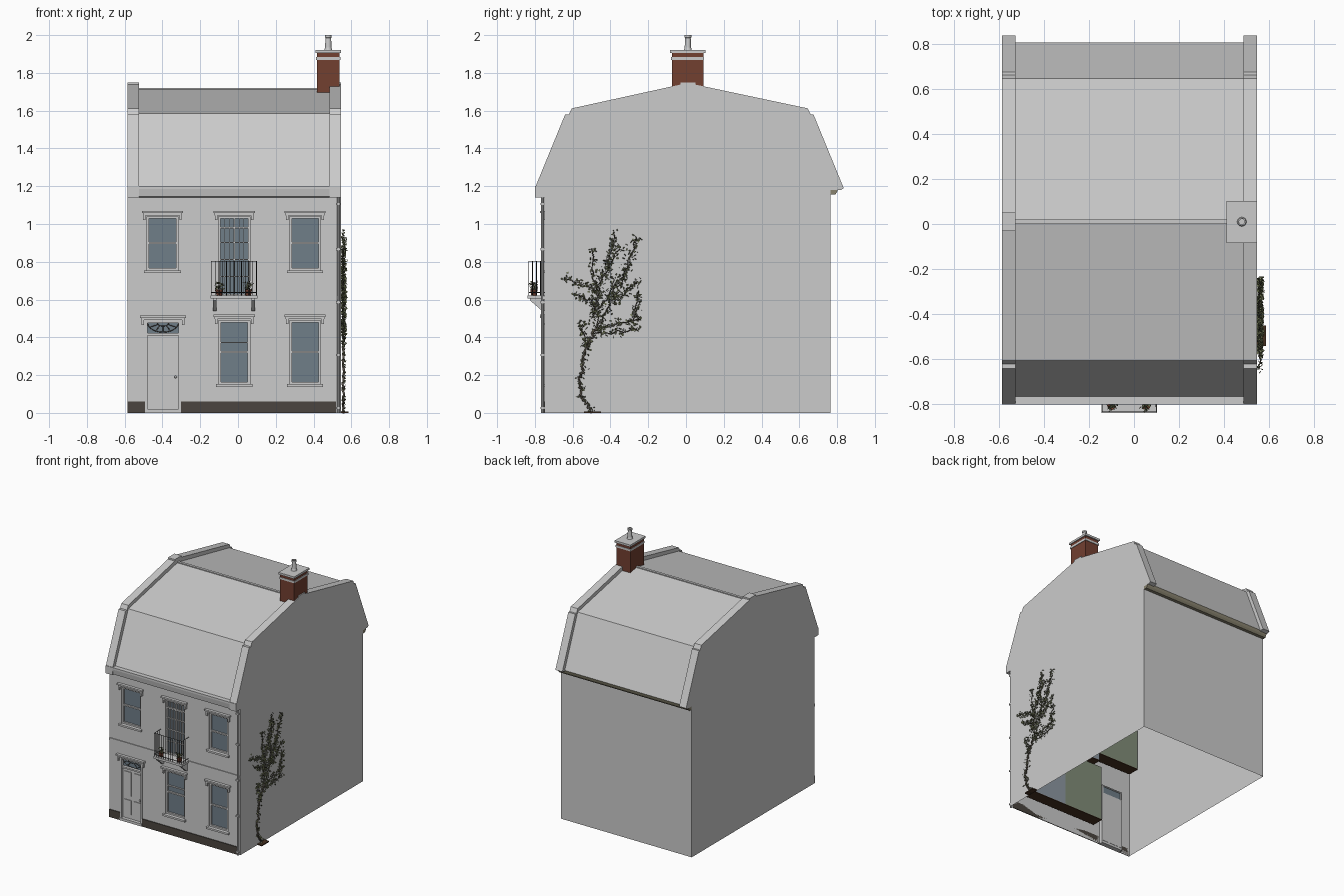
import bpy, math, random
from mathutils import Vector

if "Cube" in bpy.data.objects:
    bpy.data.objects.remove(bpy.data.objects["Cube"])

random.seed(4)
XL, XR, FY, BY = -0.585, 0.545, -0.75, 0.765


def mat(name, r, g, b):
    m = bpy.data.materials.new(name)
    m.diffuse_color = (r, g, b, 1)
    m.use_nodes = True
    m.node_tree.nodes["Principled BSDF"].inputs["Base Color"].default_value = m.diffuse_color
    return m


BRICK = mat("brick", 0.17, 0.05, 0.03)
GLASS = mat("glass", 0.16, 0.21, 0.25)
BROWN = mat("floorboards", 0.06, 0.03, 0.015)
STONE = mat("dark_plinth", 0.07, 0.06, 0.05)
GREEN = mat("green_room", 0.22, 0.27, 0.19)
BLUE = mat("blue_room", 0.27, 0.31, 0.36)
OLIVE = mat("gutter_paint", 0.25, 0.23, 0.16)
IRON = mat("iron", 0.03, 0.03, 0.03)
LEAF = mat("leaf", 0.16, 0.18, 0.09)
STEM = mat("stem", 0.12, 0.10, 0.08)


def mesh(name, verts, faces, m=None):
    me = bpy.data.meshes.new(name)
    me.from_pydata([tuple(v) for v in verts], [], faces)
    me.update()
    o = bpy.data.objects.new(name, me)
    bpy.context.collection.objects.link(o)
    if m:
        me.materials.append(m)
    return o


def boxes(name, items, m=None):
    """One object of many boxes, each (x0, x1, y0, y1, z0, z1)."""
    v, f = [], []
    for x0, x1, y0, y1, z0, z1 in items:
        n = len(v)
        v += [(x, y, z) for z in (z0, z1) for x, y in ((x0, y0), (x1, y0), (x1, y1), (x0, y1))]
        f += [[n + i for i in q] for q in ((3, 2, 1, 0), (4, 5, 6, 7), (0, 1, 5, 4),
                                           (1, 2, 6, 5), (2, 3, 7, 6), (3, 0, 4, 7))]
    return mesh(name, v, f, m)


def prism(name, prof, x0, x1, m=None):
    """Extrude a counter-clockwise (y, z) profile along x."""
    n = len(prof)
    v = [(x, y, z) for x in (x0, x1) for y, z in prof]
    f = [list(range(n))[::-1], list(range(n, 2 * n))]
    f += [[i, (i + 1) % n, (i + 1) % n + n, i + n] for i in range(n)]
    return mesh(name, v, f, m)


def curve(name, paths, radius, m, res=0):
    c = bpy.data.curves.new(name, 'CURVE')
    c.dimensions, c.bevel_depth, c.bevel_resolution = '3D', radius, res
    for p in paths:
        s = c.splines.new('POLY')
        s.points.add(len(p) - 1)
        for q, co in zip(s.points, p):
            q.co = (*co, 1)
    c.materials.append(m)
    o = bpy.data.objects.new(name, c)
    bpy.context.collection.objects.link(o)
    return o


def lathe(name, prof, cx, cy, n=16, m=None):
    """Turn a (radius, z) profile about a vertical axis."""
    v = [(cx + r * math.cos(2 * math.pi * i / n), cy + r * math.sin(2 * math.pi * i / n), z)
         for r, z in prof for i in range(n)]
    f = [[k * n + i, k * n + (i + 1) % n, (k + 1) * n + (i + 1) % n, (k + 1) * n + i]
         for k in range(len(prof) - 1) for i in range(n)]
    return mesh(name, v, f, m)


# openings in the facade: x0, x1, z0, z1
windows = {"upper_left": (-0.483, -0.317, 0.755, 1.04), "upper_right": (0.273, 0.437, 0.755, 1.04),
           "lower_middle": (-0.103, 0.063, 0.152, 0.49), "lower_right": (0.273, 0.437, 0.152, 0.49)}
french, door = (-0.103, 0.063, 0.62, 1.04), (-0.492, -0.302, 0.0, 0.485)
holes = list(windows.values()) + [french, door]

# front wall as a thin sheet with openings and reveals
xs = sorted({XL, XR} | {h[i] for h in holes for i in (0, 1)})
zs = sorted({0.0, 1.19} | {h[i] for h in holes for i in (2, 3)})
v, f = [], []


def quad(*p):
    f.append([len(v) + i for i in range(4)])
    v.extend(p)


for xa, xb in zip(xs, xs[1:]):
    for za, zb in zip(zs, zs[1:]):
        mx, mz = (xa + xb) / 2, (za + zb) / 2
        if not any(a < mx < b and c < mz < d for a, b, c, d in holes):
            quad((xa, FY, za), (xb, FY, za), (xb, FY, zb), (xa, FY, zb))
for a, b, c, d in holes:
    ring = [(a, c), (b, c), (b, d), (a, d)]
    for (p, q), (r, s) in zip(ring, ring[1:] + ring[:1]):
        quad((p, FY, q), (p, FY + 0.03, q), (r, FY + 0.03, s), (r, FY, s))
mesh("front_wall", v, f)

# rear wall, gable walls and copings
mesh("rear_wall", [(XR, BY, 0), (XL, BY, 0), (XL, BY, 1.19), (XR, BY, 1.19)], [[0, 1, 2, 3]])
outer = [(-0.80, 1.14), (-0.80, 1.19), (-0.64, 1.58), (-0.62, 1.58), (-0.605, 1.612), (-0.03, 1.738),
         (-0.03, 1.75), (0.05, 1.75), (0.05, 1.738), (0.645, 1.612), (0.66, 1.58), (0.675, 1.58), (0.835, 1.19)]
inner = [(0.79, 1.18), (0.64, 1.56), (0.01, 1.70), (-0.59, 1.56), (-0.75, 1.19), (-0.75, 1.14)]
gable = [(FY, 0), (FY, 1.14)] + outer + [(0.82, 1.18), (BY, 1.18), (BY, 0)]
for side, x, x2 in (("left", XL, XL + 0.06), ("right", XR, XR - 0.06)):
    g = gable if side == "left" else gable[::-1]
    mesh(side + "_gable_wall", [(x, y, z) for y, z in g], [list(range(len(g)))])
    prism(side + "_coping", (outer + inner)[::-1], min(x, x2), max(x, x2))

# mansard roof slopes and ridge
roof = [(-0.765, 1.2), (-0.605, 1.585), (0.01, 1.715), (0.645, 1.585), (0.805, 1.19)]
v = [(x, y, z) for y, z in roof for x in (XL + 0.05, XR - 0.05)]
mesh("mansard_roof", v, [[2 * i, 2 * i + 1, 2 * i + 3, 2 * i + 2] for i in range(4)])
boxes("ridge_tiles", [(XL + 0.06, XR - 0.06, 0.0, 0.02, 1.705, 1.72)])

# cornice, string course, plinth, rear gutter, downpipe
prism("cornice", [(-0.74, 1.2), (-0.80, 1.2), (-0.80, 1.185), (-0.793, 1.145), (-0.74, 1.14)], XL, XR)
boxes("string_course", [(XL, XR, FY - 0.006, FY, 0.60, 0.62)])
boxes("plinth", [(XL, -0.492, FY - 0.006, FY, 0, 0.06), (-0.302, 0.52, FY - 0.006, FY, 0, 0.06)], STONE)
prism("rear_gutter", [(0.76, 1.155), (0.79, 1.155), (0.80, 1.17), (0.805, 1.19), (0.76, 1.19)], XL, XR, OLIVE)
lathe("downpipe", [(0.008, 0), (0.008, 1.14)], 0.531, FY - 0.009, 10)
boxes("pipe_clips", [(0.519, 0.543, FY - 0.019, FY, z, z + 0.012) for z in (0.02, 0.3, 0.58, 0.86, 1.1)])


def hood(name, x0, x1, z):
    w = 0.026
    boxes(name, [(x0 - w, x1 + w, FY - 0.022, FY, z + 0.018, z + 0.03), (x0 - w + 0.005, x1 + w - 0.005, FY - 0.014, FY, z + 0.006, z + 0.018),
                 (x0 - 0.019, x0 - 0.006, FY - 0.014, FY, z - 0.02, z + 0.006),
                 (x1 + 0.006, x1 + 0.019, FY - 0.014, FY, z - 0.02, z + 0.006)])


def pane(name, x0, x1, z0, z1):
    y = FY + 0.022
    mesh(name, [(x0, y, z0), (x1, y, z0), (x1, y, z1), (x0, y, z1)], [[0, 1, 2, 3]], GLASS)


# sash windows
ya, yb = FY + 0.008, FY + 0.028
for n, (a, b, c, d) in windows.items():
    mid, t = (c + d) / 2 - 0.003, 0.012
    bars = [(a, a + t, ya, yb, c, d), (b - t, b, ya, yb, c, d), (a, b, ya, yb, c, c + t),
            (a, b, ya, yb, d - t, d), (a, b, ya, yb, mid, mid + 0.01)]
    if n == "lower_middle":
        bars.append((a, b, ya, yb, 0.37, 0.374))
    boxes(n + "_sash", bars)
    pane(n + "_glass", a, b, c, d)
    boxes(n + "_sill", [(a - 0.014, b + 0.014, FY - 0.018, yb, c - 0.014, c)])
    hood(n + "_hood", a, b, d)

# french window
a, b, c, d = french
cx = (a + b) / 2
boxes("french_window_frame", [(x - 0.005, x + 0.005, ya, yb, c, d) for x in (a + 0.005, cx, b - 0.005)] +
      [(x - 0.002, x + 0.002, ya, yb, c, d) for x in (cx - 0.05, cx - 0.026, cx + 0.026, cx + 0.05)] +
      [(a, b, ya, yb, z, z + 0.01) for z in (c, 0.975, d - 0.01)] +
      [(a, b, ya, yb, z, z + 0.004) for z in (0.72, 0.81, 0.9)])
pane("french_window_glass", a, b, c, d)
hood("french_window_hood", a, b, d)

# front door with fanlight
a, b, c, d = door
cx = (a + b) / 2
boxes("door_leaf", [(a, b, FY + 0.018, FY + 0.03, 0.02, 0.41)] +
      [(x, x + 0.058, FY + 0.013, FY + 0.018, z0, z1) for x in (cx - 0.069, cx + 0.011)
       for z0, z1 in ((0.055, 0.165), (0.2, 0.385))])
boxes("door_frame", [(a, a + 0.012, FY - 0.003, yb, 0, d), (b - 0.012, b, FY - 0.003, yb, 0, d),
                     (a, b, FY, yb, 0.41, 0.422), (a, b, FY, yb, d - 0.008, d)])
boxes("door_step", [(a, b, FY - 0.008, yb, 0, 0.02)])
pane("fanlight_glass", a, b, 0.42, d)
arc = [[(cx + r * math.cos(t * math.pi / 12), ya + 0.006, 0.478 - r * 0.62 * math.sin(t * math.pi / 12))
        for t in range(13)] for r in (0.082, 0.03)]
curve("fanlight_bars", arc + [[arc[1][t], arc[0][t]] for t in (2, 4, 6, 8, 10)], 0.002, STONE)
bpy.ops.mesh.primitive_uv_sphere_add(segments=10, ring_count=6, radius=0.007, location=(-0.33, FY + 0.008, 0.19))
bpy.context.object.name = "door_knob"
hood("door_hood", a, b, d)

# shallow rooms behind the windows
for n, x0, x1, z, m in (("lower_middle", -0.22, 0.12, 0.12, GREEN), ("lower_right", 0.12, 0.53, 0.12, BLUE),
                        ("upper_left", -0.56, -0.2, 0.67, GREEN), ("upper_middle", -0.2, 0.16, 0.61, BLUE),
                        ("upper_right", 0.16, 0.53, 0.67, GREEN)):
    boxes(n + "_room_floor", [(x0, x1, FY + 0.03, -0.625, z - 0.005, z)], BROWN)
    mesh(n + "_room_back", [(x0, -0.63, z), (x1, -0.63, z), (x1, -0.63, z + 0.44), (x0, -0.63, z + 0.44)], [[0, 1, 2, 3]], m)

# balcony slab, brackets, railing
bx0, bx1, by = -0.145, 0.102, -0.835
boxes("balcony_slab", [(bx0, bx1, by - 0.003, FY, 0.605, 0.622)])
for i, x in enumerate((-0.133, 0.072)):
    prism("balcony_bracket_%d" % i, [(FY, 0.605), (by + 0.01, 0.605), (by + 0.01, 0.595), (FY - 0.012, 0.54), (FY, 0.54)], x, x + 0.018)
posts = [(bx0 + 0.004 + i * 0.02 * 0.996, by + 0.002) for i in range(13)]
posts += [(x, by + 0.002 + j * 0.021) for x in (bx0 + 0.004, bx1 - 0.004) for j in (1, 2, 3)]
rails = [[(x, y, 0.62), (x, y, 0.803)] for x, y in posts]
rails += [[(bx0 + 0.004, FY, z), (bx0 + 0.004, by + 0.002, z), (bx1 - 0.004, by + 0.002, z), (bx1 - 0.004, FY, z)]
          for z in (0.638, 0.803)]
curve("balcony_railing", rails, 0.002, IRON)


def leaves(name, centres, size, m):
    """Small folded leaves with random tilt around the given points."""
    v, f = [], []
    for p in centres:
        d, e = (Vector([random.uniform(-1, 1) for _ in range(3)]).normalized() * size for _ in range(2))
        n, p = len(v), Vector(p)
        v += [p, p + d * 0.5 + e * 0.45, p + d, p + d * 0.5 - e * 0.45]
        f.append([n, n + 1, n + 2, n + 3])
    for q in v:
        q.x = min(max(q.x, -0.585), 0.583)
    return mesh(name, v, f, m)


# potted plants on the balcony
for i, x in enumerate((-0.1, 0.055)):
    lathe("plant_pot_%d" % i, [(0, 0.622), (0.014, 0.622), (0.019, 0.652), (0.016, 0.652), (0, 0.648)], x, -0.805, 12, BRICK)
    leaves("pot_plant_%d" % i, [(x + random.gauss(0, 0.009), -0.805 + random.gauss(0, 0.008),
                                 random.uniform(0.652, 0.69)) for _ in range(60)], 0.014, LEAF)

# chimney
boxes("chimney_stack", [(0.417, 0.538, -0.075, 0.092, 1.68, 1.91)], BRICK)
boxes("chimney_caps", [(0.41, 0.545, -0.085, 0.102, 1.905, 1.921), (0.413, 0.542, -0.079, 0.096, 1.868, 1.884)])
lathe("chimney_pot", [(0.021, 1.92), (0.017, 1.935), (0.015, 1.985), (0.018, 1.988), (0.018, 2.0), (0.012, 2.0), (0.012, 1.93)], 0.478, 0.01)

# climbing plant on the right wall: trunk then fanned branches (y, z start and end)
trunk = [(-0.5, 0.0), (-0.55, 0.08), (-0.56, 0.16), (-0.545, 0.26), (-0.525, 0.36), (-0.47, 0.45)]
limbs = [(-0.53, 0.36, -0.55, 0.47), (-0.49, 0.42, -0.26, 0.44), (-0.47, 0.45, -0.25, 0.50), (-0.47, 0.45, -0.38, 0.62),
         (-0.47, 0.45, -0.47, 0.65), (-0.47, 0.65, -0.64, 0.71), (-0.48, 0.58, -0.58, 0.63), (-0.47, 0.62, -0.50, 0.87),
         (-0.38, 0.62, -0.42, 0.82), (-0.41, 0.78, -0.38, 0.95), (-0.38, 0.62, -0.30, 0.78), (-0.32, 0.75, -0.26, 0.93),
         (-0.38, 0.58, -0.26, 0.70), (-0.28, 0.48, -0.25, 0.64), (-0.47, 0.55, -0.33, 0.72), (-0.45, 0.7, -0.35, 0.88),
         (-0.50, 0.50, -0.44, 0.75)]
paths = []
for y0, z0, y1, z1 in limbs + [(*a, *b) for a, b in zip(trunk, trunk[1:])]:
    n = 10
    wob = [0] + [random.gauss(0, 0.006) for _ in range(n - 1)] + [0]
    paths.append([(0.556 + random.uniform(-0.004, 0.006), y0 + (y1 - y0) * i / n + wob[i],
                   z0 + (z1 - z0) * i / n + wob[n - i]) for i in range(n + 1)])
curve("climber_branches", paths[:len(limbs)], 0.0025, STEM)
curve("climber_trunk", paths[len(limbs):], 0.006, STEM, 1)
spots = [(random.uniform(0.55, 0.568), p[1] + random.gauss(0, 0.011), p[2] + random.gauss(0, 0.011))
         for path in paths[:len(limbs)] for p in path for _ in range(6)]
spots += [(0.56, p[1] + random.gauss(0, 0.008), p[2]) for path in paths[len(limbs):] for p in path for _ in range(2)]
leaves("climber_leaves", spots, 0.016, LEAF)
boxes("climber_soil_bed", [(0.545, 0.585, -0.54, -0.45, 0, 0.008)], BROWN)
